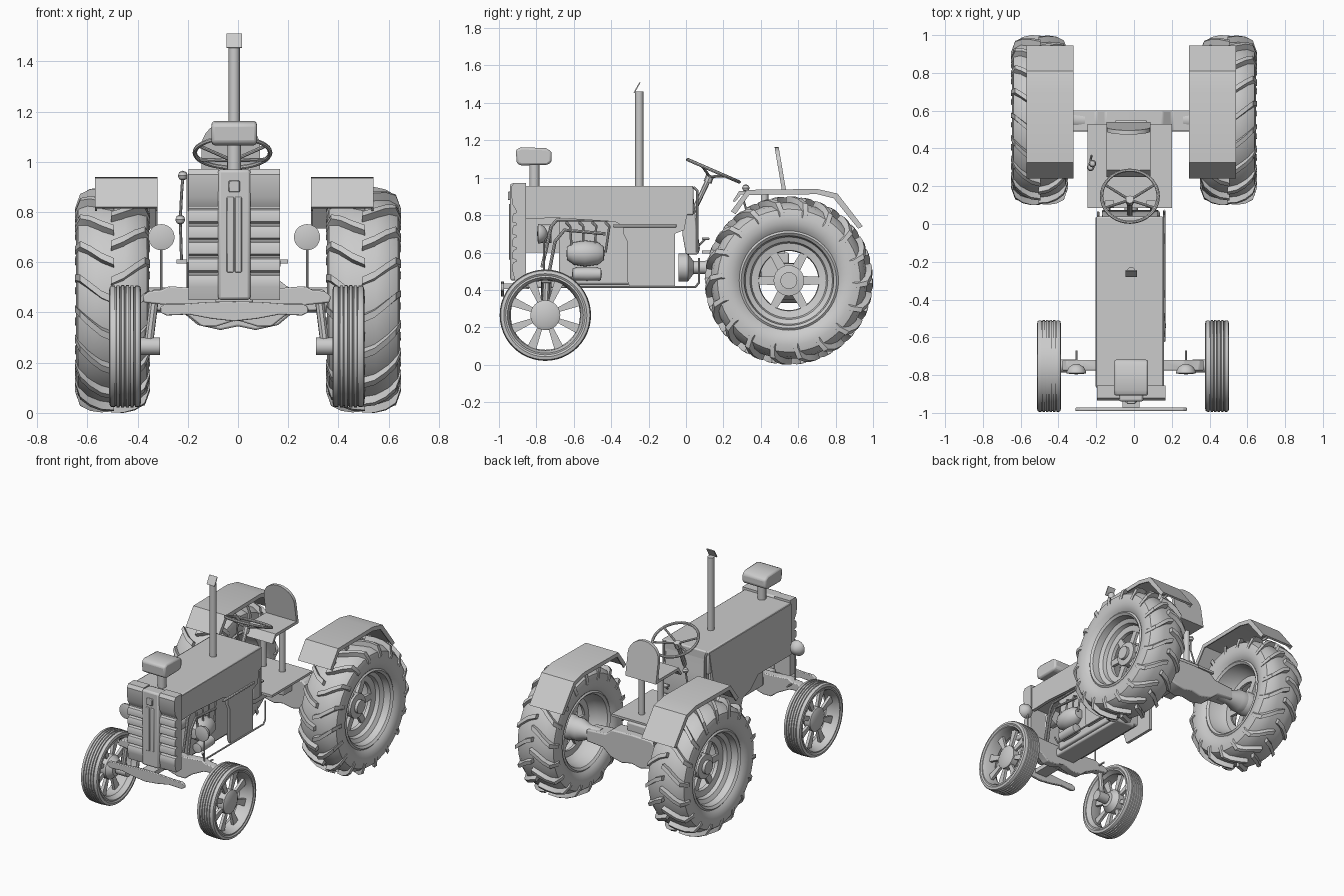
import bpy, bmesh
from math import sin, cos, pi, radians
from mathutils import Vector, Matrix

if "Cube" in bpy.data.objects:
    bpy.data.objects.remove(bpy.data.objects["Cube"])

CX = -0.015  # body centre line


def mesh(name, verts, faces, bevel=0):
    bm = bmesh.new()
    vs = [bm.verts.new(v) for v in verts]
    for f in faces:
        bm.faces.new([vs[i] for i in f])
    bmesh.ops.remove_doubles(bm, verts=bm.verts, dist=1e-5)
    bmesh.ops.recalc_face_normals(bm, faces=bm.faces)
    me = bpy.data.meshes.new(name)
    bm.to_mesh(me)
    bm.free()
    ob = bpy.data.objects.new(name, me)
    bpy.context.collection.objects.link(ob)
    if bevel:
        m = ob.modifiers.new("bevel", 'BEVEL')
        m.width, m.segments = bevel, 2
    return ob


def extrude(name, prof, axis, a, b, bevel=0):
    """Closed profile pushed along x (profile is y,z) or along y (profile is x,z)."""
    n = len(prof)
    put = (lambda p, t: (t, p[0], p[1])) if axis == 'x' else (lambda p, t: (p[0], t, p[1]))
    verts = [put(p, t) for t in (a, b) for p in prof]
    faces = [(i, (i + 1) % n, n + (i + 1) % n, n + i) for i in range(n)]
    return mesh(name, verts, faces + [range(n), range(n, 2 * n)], bevel)


def box(name, x, y, z, bevel=0):
    return extrude(name, [(y[0], z[0]), (y[1], z[0]), (y[1], z[1]), (y[0], z[1])], 'x', *x, bevel)


def lathe(name, prof, axis, loc, s=1, seg=32, closed=False):
    """Spin (radius, offset) pairs round an axis through loc."""
    n, verts, faces = len(prof), [], []
    for k in range(seg):
        c, d = cos(2 * pi * k / seg), sin(2 * pi * k / seg)
        for r, t in prof:
            v = {'x': (t * s, r * c, r * d), 'y': (r * c, t * s, r * d), 'z': (r * c, r * d, t * s)}[axis]
            verts.append(Vector(loc) + Vector(v))
        for i in range(n if closed else n - 1):
            j, m = (i + 1) % n, (k + 1) % seg
            faces.append((k * n + i, k * n + j, m * n + j, m * n + i))
    return mesh(name, verts, faces)


def rod(name, axis, loc, r, length):
    return lathe(name, [(0, 0), (r, 0), (r, length), (0, length)], axis, loc, seg=20)


def tube(name, pts, r, cyclic=False):
    cu = bpy.data.curves.new(name, 'CURVE')
    cu.dimensions, cu.bevel_depth, cu.bevel_resolution, cu.use_fill_caps = '3D', r, 2, True
    sp = cu.splines.new('POLY')
    sp.points.add(len(pts) - 1)
    for p, q in zip(sp.points, pts):
        p.co = (*q, 1)
    sp.use_cyclic_u = cyclic
    ob = bpy.data.objects.new(name, cu)
    bpy.context.collection.objects.link(ob)
    bpy.ops.object.select_all(action='DESELECT')
    ob.select_set(True)
    bpy.context.view_layer.objects.active = ob
    bpy.ops.object.convert(target='MESH')


HEX = [(0, 1, 3, 2), (4, 5, 7, 6), (0, 1, 5, 4), (2, 3, 7, 6), (0, 2, 6, 4), (1, 3, 7, 5)]


def spokes(name, loc, s, count, r0, r1, w0, w1, t0, t1):
    verts, faces = [], []
    for k in range(count):
        rot = Matrix.Rotation(2 * pi * (k + .5) / count, 3, 'X')
        faces += [[i + 8 * k for i in f] for f in HEX]
        for r, w in ((r0, w0), (r1, w1)):
            verts += [Vector(loc) + rot @ Vector((t * s, e * w / 2, r)) for e in (-1, 1) for t in (t0, t1)]
    return mesh(name, verts, faces)


def lugs(name, loc):
    """Curved chevron bars, staggered left and right; the centre leads."""
    path = [(-.01, 0, .418), (.04, .05, .42), (.085, .13, .412), (.125, .21, .392), (.146, .25, .355)]
    verts, faces, count = [], [], 18
    for k in range(count * 2):
        e = 1 if k % 2 else -1
        b = len(verts)
        for t, off, r in path:
            a, w = 2 * pi * k / (2 * count) - off, .04
            h = .03 if r > .38 else .008
            verts += [Vector(loc) + Vector((e * (t + (.004 if q else 0)), (r + q) * cos(a + p), (r + q) * sin(a + p)))
                      for p, q in ((-w, -.015), (w, -.015), (w * .8, h), (-w * .8, h))]
        for i in range(len(path) - 1):
            for j in range(4):
                m = (j + 1) % 4
                faces.append((b + 4 * i + j, b + 4 * i + m, b + 4 * i + 4 + m, b + 4 * i + 4 + j))
        faces += [range(b, b + 4), range(len(verts) - 4, len(verts))]
    return mesh(name, verts, faces)


for s, side in ((-1, "left"), (1, "right")):
    # rear wheels
    c = (s * .5, .55, .45)
    half = [(.26, .115), (.28, .132), (.31, .143), (.345, .146), (.382, .137), (.408, .10), (.418, .05)]
    lathe(side + "_rear_tyre", half + [(r, -t) for r, t in half[::-1]], 'x', c, s, 56, True)
    lugs(side + "_rear_tread", c)
    lathe(side + "_rear_rim", [(.268, .118), (.255, .128), (.24, .115), (.233, .07), (.208, .055), (.2, .03), (.162, .022),
          (.158, .0), (.2, .0), (.225, -.04), (.24, -.115), (.255, -.128), (.268, -.118)], 'x', c, s, 48, True)
    spokes(side + "_rear_spokes", c, s, 6, .06, .165, .05, .04, .0, .02)
    lathe(side + "_rear_hub", [(0, -.06), (.06, -.06), (.082, -.02), (.082, .035), (.045, .04), (.045, .06), (0, .06)], 'x', c, s, 24)
    lathe(side + "_axle_trumpet", [(0, -.24), (.05, -.24), (.05, -.14), (.075, -.08), (.075, -.04), (0, -.04)], 'x', c, s, 24)

    # front wheels
    c = (s * .445 - .005, -.752, .265)
    tread = [(.2, -.05), (.222, -.064), (.238, -.06)]
    for i in range(6):
        x = -.052 + i * .0186
        r = .245 - abs(i - 2.5) * .0012
        tread += [(r, x), (r, x + .011)] + ([(r - .006, x + .013), (r - .006, x + .017)] if i < 5 else [])
    tread += [(.238, .06), (.222, .064), (.2, .05)]
    lathe(side + "_front_tyre", tread, 'x', c, s, 48, True)
    lathe(side + "_front_rim", [(.212, .058), (.203, .06), (.19, .03), (.185, -.03), (.203, -.06), (.212, -.058)], 'x', c, s, 48, True)
    spokes(side + "_front_spokes", c, s, 8, .06, .192, .022, .05, .0, .02)
    lathe(side + "_front_hub", [(0, -.05), (.05, -.05), (.08, -.015), (.08, .03), (.06, .04), (0, .042)], 'x', c, s, 24)
    rod(side + "_spindle", 'x', (s * .35 - .04, -.752, .265), .035, .08)
    tube(side + "_kingpin", [(s * .325 - .005, -.745, .48), (s * .35 - .005, -.752, .28)], .018)

    # fenders, bent plate with a thin lip
    top = [(.24, .82), (.325, .935), (.70, .94), (.81, .915), (.945, .74)]
    low = [(.253, .815), (.332, .922), (.70, .927), (.80, .902), (.932, .735)]
    lip = [(.265, .805), (.338, .908), (.70, .912), (.79, .89), (.92, .728)]
    xi, xo = CX + s * .305, CX + s * .555
    extrude(side + "_fender", top + low[::-1], 'x', xi, xo)
    for x in (xi, xo - s * .008):
        extrude(side + "_fender_lip", top + lip[::-1], 'x', x, x + s * .008)

    # headlights
    hx = CX + s * .29
    lathe(side + "_headlight", [(0, -.006), (.035, -.004), (.052, 0), (.052, .008), (.04, .032), (.015, .048), (0, .05)], 'y', (hx, -.79, .7), seg=28)
    tube(side + "_headlight_stem", [(hx, -.76, .46), (hx, -.76, .67)], .005)
    tube(side + "_steering_arm", [(hx, -.76, .475), (hx, -.67, .475)], .006)

# hood and side panels
box("hood", (-.2, .155), (-.87, .04), (.80, .957), .008)
panel = [(-.86, .78), (-.86, .95), (.035, .95), (-.01, .72), (-.06, .70), (-.06, .415), (-.3, .415), (-.315, .45),
         (-.315, .66), (-.335, .70), (-.335, .74), (-.38, .765), (-.70, .785)]
extrude("right_side_panel", panel, 'x', .135, .158)
extrude("left_side_panel", [(-.86, .60), (-.86, .95), (.035, .95), (-.01, .72), (-.06, .70), (-.06, .415),
        (-.3, .415), (-.33, .5), (-.42, .53), (-.50, .6)], 'x', -.205, -.185)
box("right_panel_rib", (.15, .165), (-.39, -.05), (.735, .75), .004)

# radiator shell with ribbed cheeks
ribs = [(-.855, .45), (-.915, .45)]
for z in (.53, .595, .66, .725, .79):
    ribs += [(-.928, z - .028), (-.93, z), (-.922, z + .018), (-.905, z + .024), (-.905, z + .03)]
ribs += [(-.93, .86), (-.935, .95), (-.92, .972), (-.855, .972)]
for nm, x in (("left_grille_cheek", (-.197, -.078)), ("right_grille_cheek", (.048, .167))):
    extrude(nm, ribs, 'x', *x)
box("grille_centre", (-.08, .05), (-.94, -.855), (.45, .97), .012)
box("grille_plate", (-.037, .007), (-.953, -.935), (.88, .925), .004)
for x in (-.045, -.013):
    box("grille_slot_frame", (x, x + .028), (-.946, -.93), (.56, .86), .004)

# engine under the hood
box("engine_block", (-.12, .08), (-.68, -.10), (.43, .82), .01)
box("sump", (-.09, .06), (-.86, -.10), (.41, .47), .01)
lathe("engine_filter", [(0, -.1), (.035, -.095), (.06, -.06), (.07, 0), (.06, .07), (.035, .1), (0, .105)], 'y', (.10, -.54, .595), seg=24)
lathe("starter_motor", [(0, -.08), (.033, -.075), (.036, 0), (.033, .075), (0, .08)], 'y', (.11, -.53, .485), seg=20)
lathe("fan_pulley", [(0, -.03), (.05, -.03), (.05, .03), (0, .03)], 'y', (.06, -.75, .70), seg=24)
for i in range(4):
    tube("fuel_line", [(.075, -.64 + i * .07, .76), (.115, -.62 + i * .07, .74), (.12, -.61 + i * .06, .60)], .007)
tube("upper_coolant_pipe", [(.12, -.35, .775), (.12, -.69, .775), (.12, -.72, .74), (.12, -.77, .52)], .009)
tube("lower_coolant_pipe", [(.13, -.43, .70), (.13, -.65, .72), (.13, -.70, .66), (.13, -.74, .45)], .009)
tube("side_rail", [(.16, -.62, .47), (.16, -.59, .415), (.16, .05, .415), (.16, .07, .44), (.16, .07, .57)], .006)

# air cleaner and exhaust
rod("air_cleaner_pipe", 'z', (CX, -.81, .95), .027, .13)
extrude("air_cleaner_box", [(-.905, 1.075), (-.91, 1.15), (-.88, 1.163), (-.75, 1.158), (-.718, 1.14), (-.718, 1.085), (-.74, 1.068), (-.88, 1.066)],
        'x', CX - .09, CX + .09, .012)
rod("exhaust_pipe", 'z', (CX, -.25, .95), .022, .51)
extrude("exhaust_flap", [(-.28, 1.456), (-.274, 1.454), (-.243, 1.508), (-.249, 1.511)], 'x', CX - .03, CX + .03)

# dashboard and steering
extrude("dashboard", [(-.005, .95), (.035, .95), (.05, .80), (.075, .62), (.065, .59), (.0, .59), (-.02, .70)], 'x', -.17, .13, .008)
for x in (-.19, .13):
    tube("dash_post", [(x, .04, .95), (x, .06, .93), (x, .06, .60)], .007)
hub, tilt = Vector((-.022, .115, .975)), Matrix.Rotation(radians(-23.5), 3, 'X')
ring = [Vector((-.022, .147, 1.037)) + tilt @ Vector((.15 * cos(a * pi / 20), .15 * sin(a * pi / 20), 0)) for a in range(40)]
tube("steering_wheel", ring, .009, True)
for k in (3, 17, 23, 37):
    tube("steering_spoke", [hub + Vector((0, .012, .03)), ring[k]], .007)
tube("steering_hub", [hub, hub + Vector((0, .015, .04))], .022)
tube("steering_column", [hub + Vector((0, .008, .02)), (-.022, .02, .78)], .014)

# gear lever and pedals
tube("gear_lever", [(-.225, .36, .60), (-.23, .34, .77), (-.225, .31, .87), (-.22, .32, .94)], .006)
for p in ((-.22, .32, .945), (-.23, .30, .77)):
    lathe("lever_knob", [(0, -.02), (.014, -.014), (.02, 0), (.014, .014), (0, .02)], 'z', p, seg=16)
for x in (-.13, .09):
    tube("pedal_arm", [(x, .05, .62), (x, .10, .67)], .006)
    box("pedal", (x - .025, x + .025), (.085, .125), (.668, .68), .003)

# platform, seat, transmission, rear axle
box("platform", (-.245, .2), (.085, .53), (.596, .612))
extrude("seat_pan", [(.25, .875), (.262, .87), (.295, .91), (.53, .91), (.53, .93), (.285, .93)], 'x', -.145, .088)
arch = [(.088, .91)] + [(-.029 + .117 * cos(a * pi / 12), 1.06 + .104 * sin(a * pi / 12)) for a in range(13)] + [(-.146, .91)]
back = extrude("seat_back", arch, 'y', .515, .537)
for v in back.data.vertices:
    v.co.y -= (v.co.z - .92) * .17
for x in (-.10, .045):
    rod("seat_post", 'z', (x, .42, .60), .02, .32)
lathe("transmission", [(0, -.08), (.075, -.08), (.075, -.03), (.035, .0), (.035, .06), (.055, .12), (.06, .5), (0, .5)], 'y', (CX, .04, .52), seg=24)
box("gearbox_bracket", (-.10, .07), (.40, .55), (.45, .60), .01)
up = [(.345, .49), (.2, .50), (.15, .54), (0, .545)]
dn = [(.345, .41), (.22, .40), (.16, .35), (.07, .33), (0, .345)]
extrude("rear_axle_beam", up + [(-x, z) for x, z in up[-2::-1]] + [(-x, z) for x, z in dn] + dn[-2::-1], 'y', .49, .60, .008)

# front axle and bumper
up = [(.375, .465), (.35, .485), (.30, .49), (.27, .505), (.15, .495)]
dn = [(.37, .44), (.28, .43), (.19, .385), (.14, .345), (.08, .345), (0, .37)]
extrude("front_axle", [(x - .005, z) for x, z in up + [(-x, z) for x, z in up[::-1]] + [(-x, z) for x, z in dn] + dn[-2::-1]],
        'y', -.775, -.72, .006)
up = [(.295, .42), (.275, .435), (.2, .435), (.1, .442), (0, .445)]
dn = [(.295, .40), (.27, .388), (.18, .392), (.09, .375), (0, .365)]
extrude("bumper", [(CX + x, z) for x, z in up + [(-x, z) for x, z in up[-2::-1]] + [(-x, z) for x, z in dn] + dn[-2::-1]],
        'y', -.99, -.972, .004)
box("bumper_bracket", (-.06, .03), (-.975, -.84), (.405, .435))

for ob in bpy.data.objects:
    ob.select_set(True)
bpy.context.view_layer.objects.active = back
bpy.ops.object.shade_smooth_by_angle(angle=radians(32))
